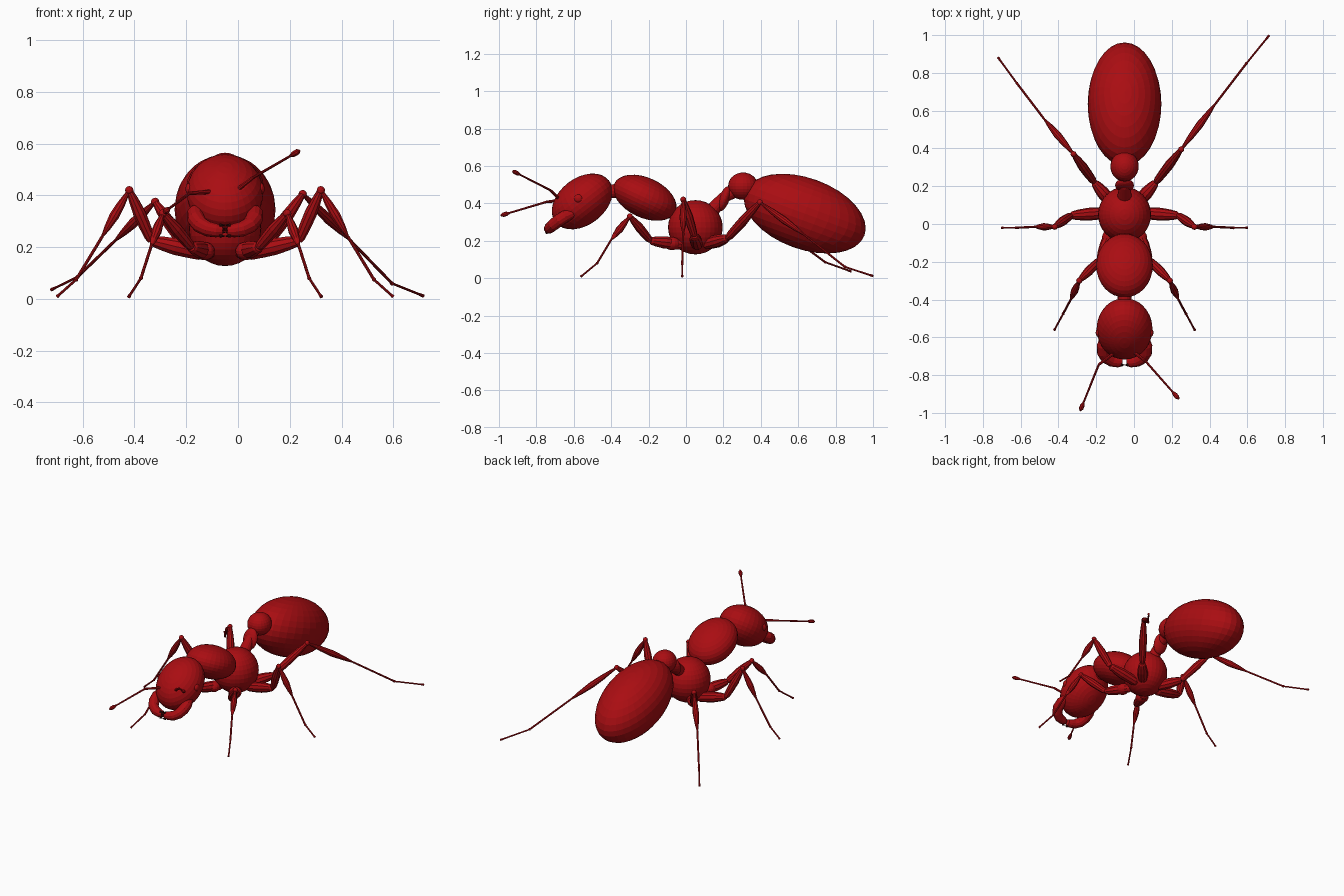
import bpy, bmesh, math
from mathutils import Vector, Matrix

if "Cube" in bpy.data.objects:
    bpy.data.objects.remove(bpy.data.objects["Cube"])

CX = -0.05  # the body's centre plane


def material(name, rgb):
    m = bpy.data.materials.new(name)
    m.diffuse_color = (*rgb, 1)
    m.use_nodes = True
    m.node_tree.nodes["Principled BSDF"].inputs["Base Color"].default_value = m.diffuse_color
    return m


RED = material("red_shell", (0.40, 0.004, 0.006))
DARK = material("dark_teeth", (0.03, 0.003, 0.003))


def finish(name, bm, mat=RED):
    bmesh.ops.recalc_face_normals(bm, faces=bm.faces)
    me = bpy.data.meshes.new(name)
    bm.to_mesh(me)
    bm.free()
    me.materials.append(mat)
    ob = bpy.data.objects.new(name, me)
    bpy.context.collection.objects.link(ob)
    return ob


def ball(name, centre, radii, tilt=0, seg=32, rings=16, mat=RED):
    """Ellipsoid tilted about x; centre x is measured from the body plane."""
    bm = bmesh.new()
    bmesh.ops.create_uvsphere(bm, u_segments=seg, v_segments=rings, radius=1)
    c = Vector(centre) + Vector((CX, 0, 0))
    bm.transform(Matrix.Translation(c) @ Matrix.Rotation(math.radians(tilt), 4, 'X')
                 @ Matrix.Diagonal((*radii, 1)))
    return finish(name, bm, mat)


def tube(name, pts, radii, sides=10, mat=RED):
    """Tapered tube through points, with a radius at each point."""
    bm = bmesh.new()
    p = [Vector(q) + Vector((CX, 0, 0)) for q in pts]
    last, rot, prev = len(p) - 1, None, None
    for i, r in enumerate(radii):
        t = (p[min(i + 1, last)] - p[max(i - 1, 0)]).normalized()
        rot = t.to_track_quat('Z', 'Y') if rot is None else prev_t.rotation_difference(t) @ rot
        prev_t = t
        ring = [bm.verts.new(p[i] + rot @ Vector((r * math.cos(a), r * math.sin(a), 0)))
                for a in (2 * math.pi * k / sides for k in range(sides))]
        if prev:
            for k in range(sides):
                n = (k + 1) % sides
                bm.faces.new((prev[k], prev[n], ring[n], ring[k]))
        if i in (0, last):
            bm.faces.new(ring)
        prev = ring
    return finish(name, bm, mat)


def spindle(name, a, b, r0, rm, r1):
    """Straight limb segment that swells in the middle."""
    a, b = Vector(a), Vector(b)
    pts = [a.lerp(b, f) for f in (0, .08, .3, .55, .8, .95, 1)]
    tube(name, pts, [r0 * .7, r0, (r0 + 2 * rm) / 3, rm, (rm + r1) / 2, r1, r1 * .7])


def leg(name, hip, coxa, knee, shin, ankle, foot):
    spindle(name + "_coxa", hip, coxa, .03, .034, .022)
    spindle(name + "_femur", coxa, knee, .02, .025, .014)
    ball(name + "_knee", knee, (.016,) * 3, 0, 12, 8)
    spindle(name + "_tibia", knee, shin, .009, .02, .007)
    tube(name + "_shank", [shin, ankle], [.006, .006], 8)
    ball(name + "_ankle", ankle, (.008,) * 3, 0, 8, 6)
    tube(name + "_foot", [ankle, Vector(ankle).lerp(Vector(foot), .85), foot], [.005, .005, .007], 8)


# Body
ball("head", (0, -.555, .41), (.148, .182, .125), 38)
ball("clypeus", (0, -.65, .345), (.09, .055, .05), 38)
tube("neck", [(0, -.45, .46), (0, -.33, .47)], [.035, .038], 16)
ball("front_thorax", (0, -.22, .43), (.15, .18, .107), -25)
ball("rear_thorax", (0, .05, .272), (.14, .146, .145))
ball("petiole", (0, .205, .425), (.05, .028, .07), -20, 24, 12)
tube("waist_link", [(0, .13, .35), (0, .2, .43), (0, .29, .48)], [.04, .03, .035], 16)
ball("rear_petiole", (0, .305, .492), (.075, .08, .073), 0, 24, 14)
ball("abdomen", (0, .635, .345), (.195, .34, .19), -20)

# Eyes, mandibles and teeth
for side, s in (("left", -1), ("right", 1)):
    ball(side + "_eye", (s * .137, -.575, .425), (.016, .023, .023), 0, 16, 10)
    tube(side + "_mandible",
         [(s * .105, -.6, .35), (s * .114, -.645, .33), (s * .112, -.68, .308), (s * .095, -.71, .285),
          (s * .065, -.727, .27), (s * .032, -.733, .264), (s * .01, -.733, .264)],
         [.024, .033, .034, .032, .03, .027, .02], 12)
    for i in range(4):
        z = .243 + i * .014
        tube(f"{side}_tooth_{i + 1}", [(s * .02, -.745, z), (s * .001, -.747, z)],
             [.008, .002], 6, DARK)

# Antennae
for side, base, elbow, tip in (
        ("left", (-.045, -.675, .415), (-.137, -.745, .408), (-.235, -.99, .335)),
        ("right", (.045, -.675, .42), (.11, -.725, .47), (.288, -.927, .573))):
    b, e, t = Vector(base), Vector(elbow), Vector(tip)
    ball(side + "_antenna_socket", b, (.018,) * 3, 0, 12, 8)
    tube(side + "_antenna_scape", [b, e], [.009, .007], 8)
    tube(side + "_antenna_whip", [e, e.lerp(t, .85)], [.006, .005], 8)
    tube(side + "_antenna_club", [e.lerp(t, f) for f in (.8, .88, .95, 1)],
         [.005, .012, .012, .004], 8)

# Front and middle legs mirror each other
for side, s in (("left", -1), ("right", 1)):
    def m(*pts):
        return [(s * x, y, z) for x, y, z in pts]
    leg(side + "_front_leg", *m((.06, -.02, .18), (.13, -.19, .2), (.24, -.30, .33),
                                (.285, -.40, .205), (.325, -.475, .08), (.372, -.562, .008)))
    leg(side + "_middle_leg", *m((.08, .06, .175), (.285, .045, .225), (.37, -.015, .42),
                                 (.475, -.015, .24), (.575, -.02, .075), (.65, -.02, .008)))
    ball(side + "_front_hip", (s * .08, -.075, .185), (.04, .045, .035), 0, 16, 10)

# Rear legs are posed differently on each side
leg("right_rear_leg", (.06, .1, .18), (.165, .22, .215), (.30, .395, .405),
    (.48, .635, .23), (.645, .85, .06), (.765, .998, .012))
leg("left_rear_leg", (-.06, .1, .18), (-.16, .22, .21), (-.27, .37, .375),
    (-.425, .555, .225), (-.57, .745, .085), (-.67, .882, .036))
